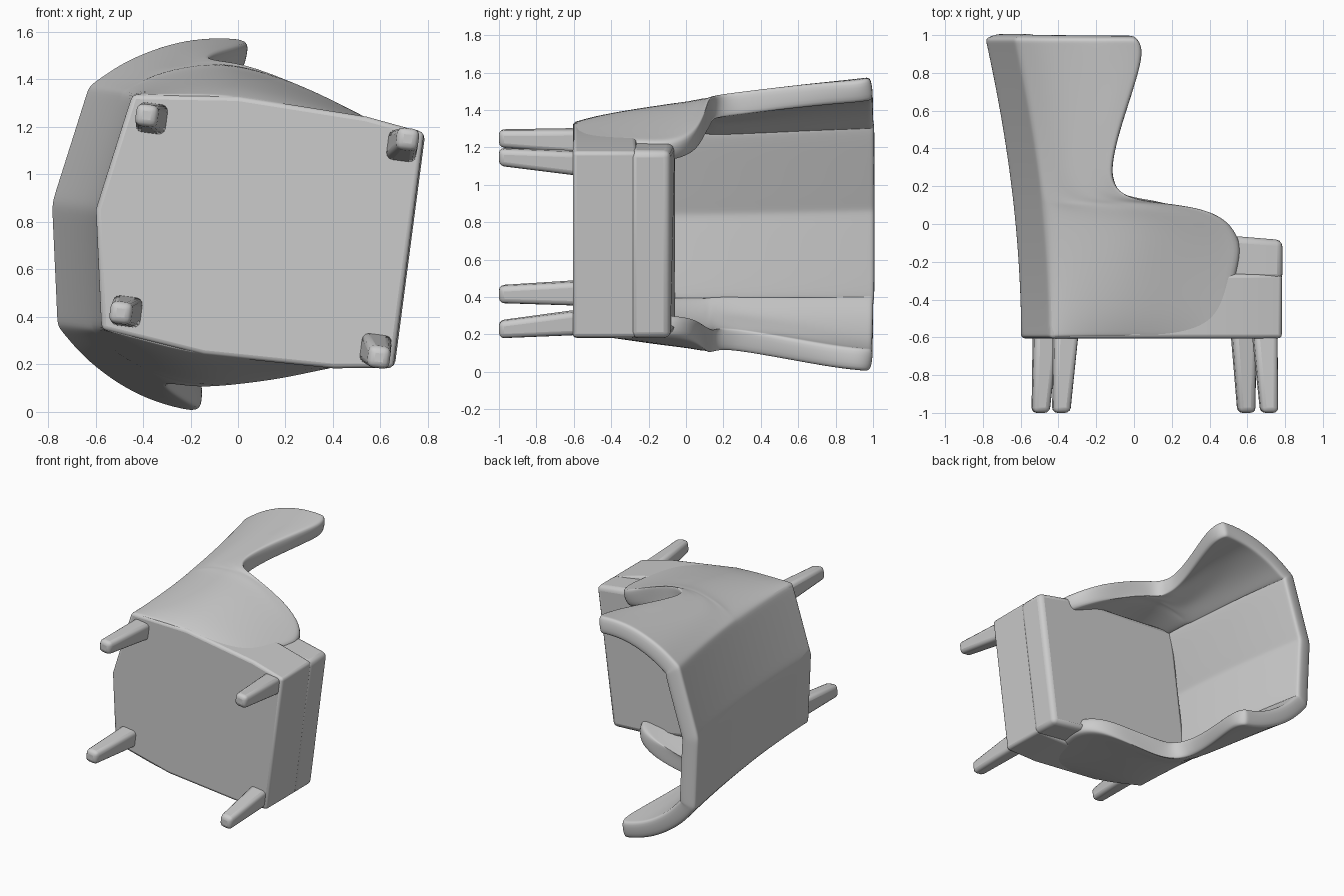
import bpy, bmesh
from mathutils import Matrix

cube = bpy.data.objects.get("Cube")
if cube:
    bpy.data.objects.remove(cube)

# Upholstery colour
mat = bpy.data.materials.new("grey_upholstery")
mat.use_nodes = True
GREY = (0.6, 0.6, 0.6, 1)
mat.diffuse_color = GREY
mat.node_tree.nodes["Principled BSDF"].inputs["Base Color"].default_value = GREY

# Chair axes: forward, sideways, up; the chair lies on its side, slightly turned
PLACE = Matrix(((0.9915, -0.130, 0, 0.72),
                (0, 0, 1, 0),
                (-0.130, -0.9915, 0, 0.68),
                (0, 0, 0, 1)))


def lerp(a, b, t):
    return a + (b - a) * t


def sample(table, x):
    """Piecewise linear lookup in (x, value) pairs."""
    if x <= table[0][0]:
        return table[0][1]
    for (x0, y0), (x1, y1) in zip(table, table[1:]):
        if x <= x1:
            return lerp(y0, y1, (x - x0) / (x1 - x0))
    return table[-1][1]


def make_object(name, bm):
    mesh = bpy.data.meshes.new(name)
    bm.to_mesh(mesh)
    bm.free()
    ob = bpy.data.objects.new(name, mesh)
    bpy.context.collection.objects.link(ob)
    mesh.materials.append(mat)
    ob.matrix_world = PLACE
    return ob


def smooth(ob, angle=0.7):
    bpy.ops.object.select_all(action="DESELECT")
    ob.select_set(True)
    bpy.context.view_layer.objects.active = ob
    bpy.ops.object.shade_smooth_by_angle(angle=angle)


def bevel(ob, width):
    mod = ob.modifiers.new("rounding", "BEVEL")
    mod.width = width
    mod.segments = 3
    mod.limit_method = "ANGLE"
    mod.angle_limit = 0.6
    smooth(ob)


def loft(name, rings, width):
    """Closed solid through rings of equal length, with rounded edges."""
    bm = bmesh.new()
    rows = [[bm.verts.new(p) for p in ring] for ring in rings]
    n = len(rows[0])
    for a, b in zip(rows, rows[1:]):
        for i in range(n):
            bm.faces.new((a[i], a[(i + 1) % n], b[(i + 1) % n], b[i]))
    bm.faces.new(rows[0])
    bm.faces.new(rows[-1])
    bmesh.ops.recalc_face_normals(bm, faces=bm.faces)
    bevel(make_object(name, bm), width)


# Half widths of the shell along its depth, at floor and at head height
LOW_SIDE = [(-1.24, 0.50), (-0.8, 0.55), (-0.25, 0.515), (0, 0.50)]
HIGH_SIDE = [(-1.435, 0.51), (-1.26, 0.67), (-1.0, 0.78), (-0.8, 0.795),
             (-0.5, 0.69), (-0.25, 0.55), (0, 0.50)]
# Front edge of arm and wing: (height, depth)
FRONT_EDGE = [(-0.6, -0.27), (-0.594, -0.27), (-0.5, -0.27), (-0.38, -0.26),
              (-0.25, -0.23), (-0.14, -0.205), (-0.05, -0.23), (0.03, -0.30),
              (0.078, -0.42), (0.105, -0.58), (0.122, -0.76), (0.16, -0.88),
              (0.22, -0.925), (0.3, -0.935), (0.45, -0.905), (0.6, -0.86),
              (0.78, -0.80), (0.9, -0.77), (0.96, -0.785), (0.99, -0.82)]


def half_path(h, front):
    """Outer line from the back centre round to the front edge."""
    t = (h + 0.6) / 1.6
    lean = 0.195 * t ** 1.9
    spread = t ** 0.68
    mid, corner = -1.33 - lean, -1.24 - lean
    pts = [(lerp(mid, corner, f), 0.505 * f) for f in (0, 0.12, 0.5, 0.93)]
    for f in (0, 0.06, 0.2, 0.4, 0.6, 0.8, 0.94, 1):
        u = lerp(corner, front, f)
        # Slide both width tables so that they start at the leaning corner
        near_back = max(0, (u + 0.8) / (corner + 0.8))
        low = sample(LOW_SIDE, u + lean * near_back)
        high = sample(HIGH_SIDE, u + (lean - 0.195) * near_back)
        pts.append((u, lerp(low, high, spread)))
    return pts


# Wrapped shell: back, wings and arms in one padded sheet
bm = bmesh.new()
grid = []
for h, front in FRONT_EDGE:
    half = half_path(h, front)
    path = [(u, -v) for u, v in reversed(half[1:])] + half
    grid.append([bm.verts.new((u, v, h)) for u, v in path])
for low, high in zip(grid, grid[1:]):
    for i in range(len(low) - 1):
        bm.faces.new((low[i], high[i], high[i + 1], low[i + 1]))
shell = make_object("back_wings_and_arms", bm)
pad = shell.modifiers.new("padding", "SOLIDIFY")
pad.thickness = 0.12
pad.offset = -1
sub = shell.modifiers.new("softness", "SUBSURF")
sub.levels = sub.render_levels = 2
smooth(shell, 1.0)

# Seat base and cushion
right_side = [(0, -0.50), (-0.25, -0.535), (-0.8, -0.55), (-1.24, -0.50)]
outline = right_side + [(-1.33, 0)] + [(u, -v) for u, v in reversed(right_side)]
loft("seat_base", [[(u, v, h) for u, v in outline] for h in (-0.605, -0.265)], 0.02)
cushion = [(0.005, -0.505), (-0.3, -0.515), (-1.2, -0.47),
           (-1.2, 0.47), (-0.3, 0.515), (0.005, 0.505)]
loft("seat_cushion", [[(u, v, h + (0.025 if h > -0.2 and u < -0.2 else 0))
                       for u, v in cushion] for h in (-0.30, -0.085)], 0.035)

# Tapered, slightly splayed legs: (name, top, foot)
for name, top, foot in (("front", (-0.085, 0.43), (-0.065, 0.465)),
                        ("back", (-1.145, 0.41), (-1.17, 0.42))):
    for label, s in (("right", -1), ("left", 1)):
        rings = []
        for (u, v), r, h in ((foot, 0.046, -1), (top, 0.064, -0.58)):
            rings.append([(u + a * r, s * v + b * r, h)
                          for a, b in ((-1, -1), (1, -1), (1, 1), (-1, 1))])
        loft(f"{name}_{label}_leg", rings, 0.028)
